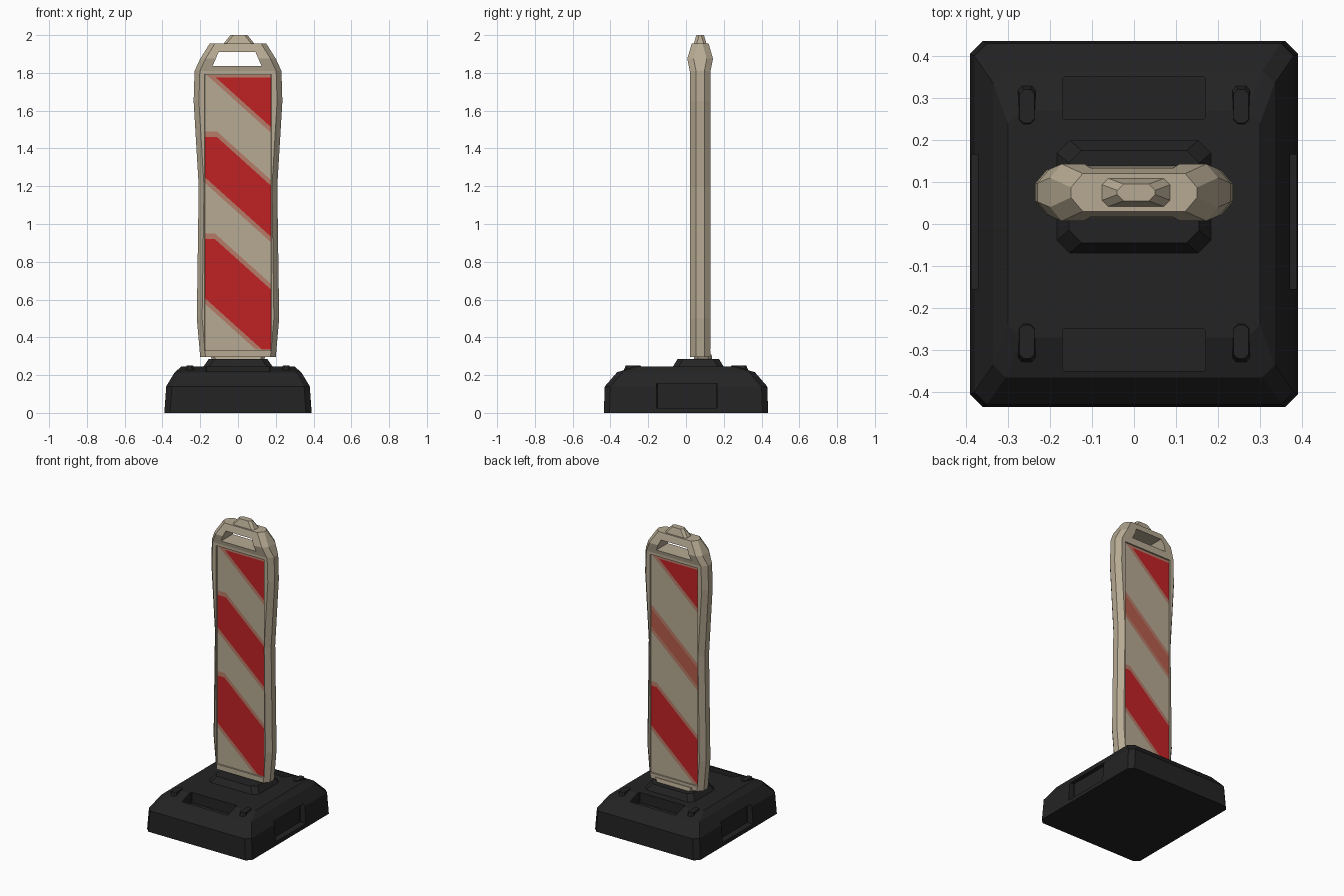
import bpy, bmesh
from mathutils import Vector

if "Cube" in bpy.data.objects:
    bpy.data.objects.remove(bpy.data.objects["Cube"], do_unlink=True)


def material(name, rgb):
    m = bpy.data.materials.new(name)
    m.use_nodes = True
    m.diffuse_color = (*rgb, 1)
    bsdf = m.node_tree.nodes["Principled BSDF"]
    bsdf.inputs["Base Color"].default_value = (*rgb, 1)
    bsdf.inputs["Roughness"].default_value = 0.8
    return m


rubber = material("black rubber", (0.017, 0.017, 0.018))
cream = material("cream plastic", (0.47, 0.40, 0.29))
red = material("warning red", (0.53, 0.016, 0.018))
faded = material("faded red", (0.46, 0.11, 0.07))
blush = material("pale red edge", (0.47, 0.20, 0.14))


def finish(name, bm, mats):
    bmesh.ops.recalc_face_normals(bm, faces=bm.faces)
    me = bpy.data.meshes.new(name)
    bm.to_mesh(me)
    bm.free()
    ob = bpy.data.objects.new(name, me)
    bpy.context.collection.objects.link(ob)
    for m in mats:
        me.materials.append(m)
    return ob


def loft(name, rings, mat, centre=(0, 0), cut=(0.03, 0.03)):
    """Stack chamfered rectangles given as (half width, half depth, height)."""
    bm = bmesh.new()
    cx, cy = cut
    loops = []
    for hx, hy, z in rings:
        corners = [(hx, cy - hy), (hx, hy - cy), (hx - cx, hy), (cx - hx, hy),
                   (-hx, hy - cy), (-hx, cy - hy), (cx - hx, -hy), (hx - cx, -hy)]
        loops.append([bm.verts.new((x + centre[0], y + centre[1], z)) for x, y in corners])
    for a, b in zip(loops, loops[1:]):
        for i in range(8):
            j = (i + 1) % 8
            bm.faces.new((a[i], a[j], b[j], b[i]))
    bm.faces.new(loops[0][::-1])
    bm.faces.new(loops[-1])
    return finish(name, bm, [mat])


def carve(ob, cutter):
    mod = ob.modifiers.new("carve", "BOOLEAN")
    mod.operation, mod.solver, mod.object = "DIFFERENCE", "EXACT", cutter
    bpy.context.view_layer.objects.active = ob
    bpy.ops.object.modifier_apply(modifier=mod.name)
    bpy.data.objects.remove(cutter, do_unlink=True)


def cutter(size, centre, mat, top=1.0):
    """Box cutter, optionally narrower at the top."""
    hx, hy, hz = (s / 2 for s in size)
    return loft("cutter", [(hx, hy, centre[2] - hz), (hx * top, hy, centre[2] + hz)],
                mat, centre[:2], (0.004, 0.004))


# Heavy rubber foot with sloped shoulders
foot = loft("rubber_foot", [(0.39, 0.435, 0), (0.38, 0.43, 0.14), (0.335, 0.365, 0.215),
                            (0.30, 0.27, 0.245)], rubber)
for s in (-1, 1):
    # Lifting notches at the sides, stepped recesses at front and back
    carve(foot, cutter((0.2, 0.32, 0.13), (s * 0.445, 0.005, 0.09), rubber))
    carve(foot, cutter((0.34, 0.1, 0.2), (0, s * 0.30, 0.275), rubber))
    for t in (-1, 1):
        loft("corner_rib", [(0.03, 0.07, 0.17), (0.018, 0.04, 0.25)], rubber,
             (s * 0.255, t * 0.28), (0.01, 0.01))

# Socket that holds the board
loft("socket", [(0.19, 0.14, 0.235), (0.155, 0.11, 0.285)], rubber, (0, 0.065))
loft("board_tenon", [(0.12, 0.055, 0.24), (0.15, 0.045, 0.31)], cream, (0, 0.09), (0.02, 0.02))

# Board body, swelling at the grip
MID = 0.075
board = loft("board", [(0.2, 0.055, 0.295), (0.218, 0.055, 0.5), (0.208, 0.055, 1.2),
                       (0.235, 0.055, 1.65), (0.23, 0.055, 1.81), (0.2, 0.068, 1.875),
                       (0.15, 0.045, 1.955)], cream, (0, MID), (0.028, 0.033))
carve(board, cutter((0.26, 0.4, 0.075), (-0.005, MID, 1.873), cream, 0.75))
for s in (-1, 1):
    carve(board, cutter((0.354, 0.1, 1.462), (0, MID + s * 0.095, 1.061), cream))
loft("top_stud", [(0.085, 0.035, 1.95), (0.045, 0.02, 2.0)], cream, (0.005, MID), (0.015, 0.015))


def striped_panel(name, side, bands):
    """Flat panel cut along slanted lines; bands are (low, high, cap, colour) at x = 0."""
    y, slope, fringe = MID + side * 0.046, -0.9 * side, 0.03
    bm = bmesh.new()
    pts = [(-1, 0.335), (1, 0.335), (1, 1.79), (-1, 1.79)]
    bm.faces.new([bm.verts.new((x * 0.175, y, z)) for x, z in pts[::-side]])

    def split(z, normal):
        geom = bm.verts[:] + bm.edges[:] + bm.faces[:]
        bmesh.ops.bisect_plane(bm, geom=geom, plane_co=(0, y, z), plane_no=normal)

    slant = Vector((slope, 0, 1))
    for low, high, cap, colour in bands:
        for z in (low - fringe, low, high, high + fringe):
            split(z, slant)
        split(cap, (0, 0, 1))
        split(cap + fringe, (0, 0, 1))
    for f in bm.faces:
        c = f.calc_center_median()
        d = c.z + slope * c.x
        for low, high, cap, colour in bands:
            if low < d < high and c.z < cap:
                f.material_index = colour
            elif low - fringe < d < high + fringe and c.z < cap + fringe:
                f.material_index = 3
    me = bpy.data.meshes.new(name)
    bm.to_mesh(me)
    bm.free()
    ob = bpy.data.objects.new(name, me)
    bpy.context.collection.objects.link(ob)
    for m in (cream, red, faded, blush):
        me.materials.append(m)


# Painted warning stripes on both sides
striped_panel("front_stripes", -1, [(1.67, 2.2, 1.775, 1), (1.09, 1.36, 1.46, 1),
                                    (0.45, 0.81, 0.92, 1)])
striped_panel("back_stripes", 1, [(1.67, 2.2, 1.775, 1), (1.15, 1.27, 1.42, 2),
                                  (0.49, 0.79, 0.91, 1)])
